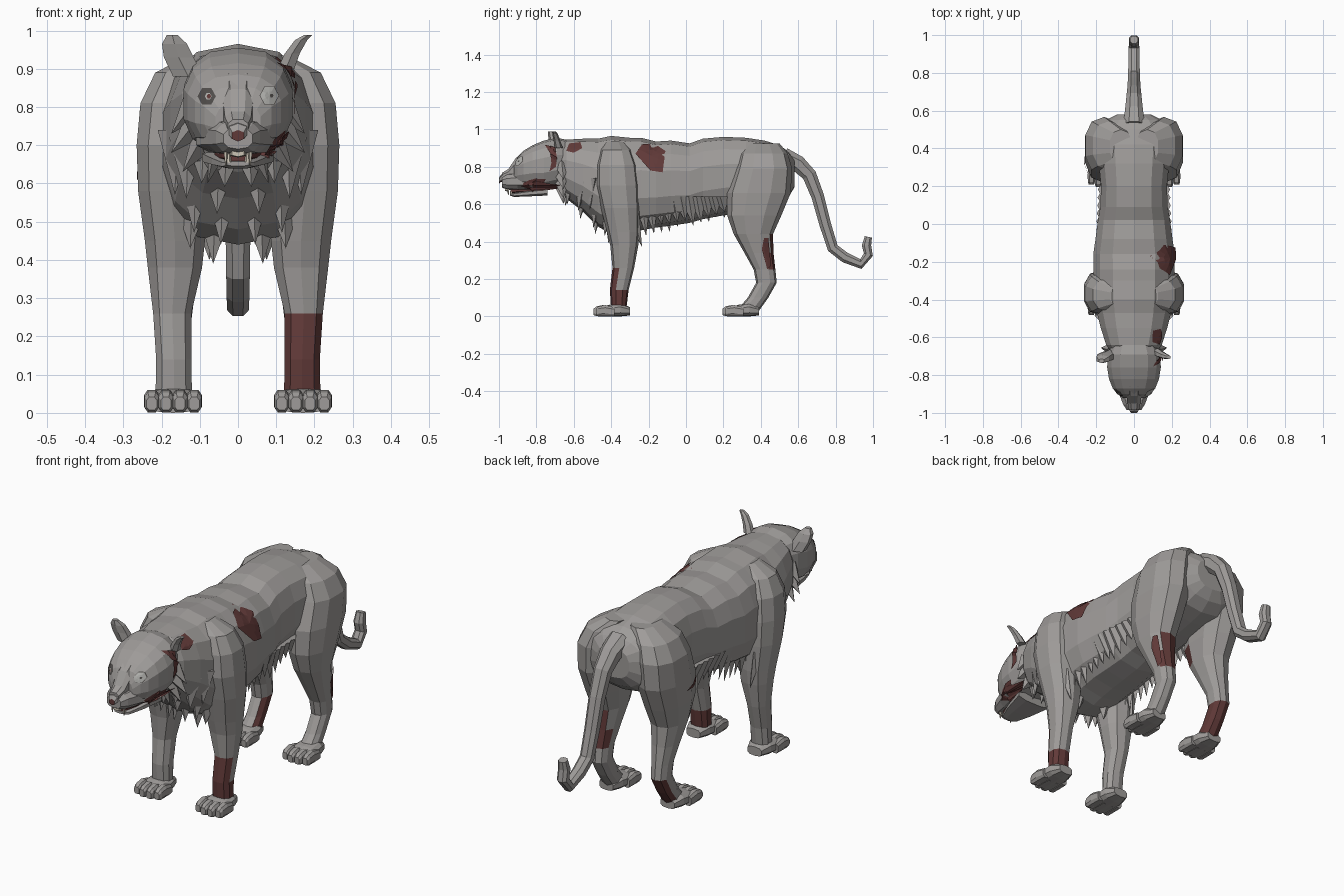
import bpy, bmesh, math, random
from mathutils import Vector
from mathutils.bvhtree import BVHTree

if "Cube" in bpy.data.objects:
    bpy.data.objects.remove(bpy.data.objects["Cube"])

random.seed(4)
COLOURS = [("grey_fur", (.345, .33, .32)), ("dark_red_flesh", (.12, .042, .04)),
           ("ivory_teeth", (.6, .55, .46)), ("pale_eye", (.45, .45, .43)),
           ("dark_rim", (.08, .074, .07))]
MATS = []
for name, col in COLOURS:
    m = bpy.data.materials.new(name)
    m.diffuse_color = (*col, 1)
    m.use_nodes = True
    m.node_tree.nodes["Principled BSDF"].inputs["Base Color"].default_value = m.diffuse_color
    MATS.append(m)
FUR, RED, TEETH, EYE, DARK = range(5)
all_verts, all_polys = [], []      # surface that plates are laid on


def add(name, verts, faces, mat=FUR, rule=None, fix=True):
    bm = bmesh.new()
    vs = [bm.verts.new(v) for v in verts]
    for f in faces:
        bm.faces.new([vs[i] for i in f])
    if fix:
        bmesh.ops.recalc_face_normals(bm, faces=bm.faces)
    bm.normal_update()
    for f in bm.faces:
        f.material_index = rule(f.calc_center_median(), f.normal) if rule else mat
    me = bpy.data.meshes.new(name)
    bm.to_mesh(me)
    bm.free()
    for m in MATS:
        me.materials.append(m)
    ob = bpy.data.objects.new(name, me)
    bpy.context.collection.objects.link(ob)
    base = len(all_verts)
    all_verts.extend(Vector(v) for v in verts)
    all_polys.extend([i + base for i in f] for f in faces)
    return ob


def loft(name, rings, mat=FUR, rule=None):
    n = len(rings[0])
    faces = [(a * n + i, a * n + (i + 1) % n, (a + 1) * n + (i + 1) % n, (a + 1) * n + i)
             for a in range(len(rings) - 1) for i in range(n)]
    faces += [tuple(range(n)), tuple(range((len(rings) - 1) * n, len(rings) * n))]
    return add(name, [v for r in rings for v in r], faces, mat, rule)


def unit_ring(n, power):
    out = []
    for i in range(n):
        a = 2 * math.pi * (i + .5) / n
        c, s = math.cos(a), math.sin(a)
        out.append((math.copysign(abs(c) ** power, c), math.copysign(abs(s) ** power, s)))
    return out


def along_y(rows, n=14, power=.8, x=0):
    """rows: y, top, bottom, half width"""
    return [[(x + w * c, y, (t + b) / 2 + (t - b) / 2 * s) for c, s in unit_ring(n, power)]
            for y, t, b, w in rows]


def along_z(rows, side=1, n=10, power=.85):
    """rows: z, centre y, half depth, centre x, half width"""
    return [[(side * (xc + rx * c), yc + ry * s, z) for c, s in unit_ring(n, power)]
            for z, yc, ry, xc, rx in rows]


def tufts(name, items):
    """pointed fur locks: base point, tip, across vector, thickness vector"""
    V, F = [], []
    for b, t, a, d in items:
        k = len(V)
        V += [b - a, b - d, b + a, b + d, t]
        F += [(k, k + 1, k + 4), (k + 1, k + 2, k + 4), (k + 2, k + 3, k + 4),
              (k + 3, k, k + 4), (k, k + 3, k + 2, k + 1)]
    return add(name, V, F)


def plate(name, pts, axis, sign, mat, lift=.006):
    """thin patch laid on the surface; pts omit the axis coordinate"""
    tree = BVHTree.FromPolygons(all_verts, all_polys)
    n = len(pts)
    mid = (sum(p[0] for p in pts) / n, sum(p[1] for p in pts) / n)
    outer = []
    for i, p in enumerate(pts):
        q = pts[(i + 1) % n]
        outer += [p, ((p[0] + q[0]) / 2, (p[1] + q[1]) / 2)]
    inner = [((p[0] + mid[0]) / 2, (p[1] + mid[1]) / 2) for p in outer]
    d = Vector((0, 0, 0))
    d[axis] = -sign
    V, hits = [], []
    for p in outer + inner + [mid]:
        o = list(p)
        o.insert(axis, sign * 3)
        hit = tree.ray_cast(Vector(o), d)[0]
        V.append(hit - d * lift if hit else Vector(o))
        if hit:
            hits.append(hit[axis])
    for v in V:                        # points past the outline stay level with the rest
        if abs(v[axis]) > 2:
            v[axis] = sum(hits) / len(hits)
    k = len(outer)
    F = []
    for i in range(k):
        j = (i + 1) % k
        F += [(i, j, k + j, k + i), (k + i, k + j, 2 * k)]
    c = Vector((0, 0, 0))
    for f in F:
        c += (V[f[1]] - V[f[0]]).cross(V[f[2]] - V[f[0]])
    if c.dot(d) > 0:
        F = [f[::-1] for f in F]
    return add(name, V, F, mat, fix=False)


# Torso
loft("torso", along_y([
    (-.68, .92, .68, .12), (-.64, .945, .63, .15), (-.55, .95, .56, .18), (-.47, .95, .48, .20),
    (-.40, .965, .44, .21), (-.30, .955, .445, .218), (-.24, .955, .46, .218),
    (-.16, .935, .475, .22), (-.08, .94, .485, .208), (.02, .925, .50, .195), (.09, .95, .52, .182),
    (.20, .96, .54, .178), (.32, .955, .56, .19), (.42, .94, .58, .20), (.50, .915, .60, .195),
    (.55, .88, .64, .155), (.58, .84, .69, .09)]))

# Head, bridge of the nose, muzzle, jaw and mouth
loft("head", along_y([
    (-.62, .94, .72, .11), (-.69, .955, .69, .142), (-.76, .94, .675, .145), (-.82, .915, .685, .135),
    (-.87, .885, .69, .115), (-.90, .855, .70, .09), (-.92, .81, .71, .06)], power=.8))
loft("nose_bridge", along_y([(-.86, .893, .75, .05), (-.91, .85, .73, .042), (-.95, .79, .72, .036),
                             (-.985, .768, .725, .028)], 8, .75))
loft("muzzle", along_y([(-.82, .76, .675, .115), (-.90, .77, .672, .082), (-.955, .765, .676, .06),
                        (-.985, .745, .69, .04)], 10, .8))
loft("lower_jaw", along_y([(-.74, .69, .645, .10), (-.85, .675, .64, .072),
                           (-.92, .662, .638, .045), (-.94, .658, .645, .03)], n=8))
loft("mouth_lining", along_y([(-.80, .70, .655, .065), (-.90, .70, .655, .045),
                              (-.935, .69, .655, .03)], n=8), RED)
loft("front_teeth", along_y([(-.95, .688, .668, .024), (-.968, .688, .67, .018)], n=6), TEETH)
loft("nose", along_y([(-.96, .768, .715, .03), (-.99, .757, .718, .026), (-1.0, .74, .71, .017)], n=6),
     rule=lambda c, n: RED if n.y < -.9 or n.z < -.5 else FUR)
for s in (-1, 1):
    for z0, z1, x, y in ((.69, .648, .032, -.95), (.655, .69, .024, -.935)):
        loft("fang", along_z([(z0, y, .007, x, .007), (z1, y, .002, x, .002)], s, 5), TEETH)
# Ears, the right one torn to a narrow flap
loft("left_ear", along_z([(.88, -.695, .03, .13, .045), (.93, -.705, .026, .155, .044),
                          (.965, -.715, .022, .166, .037), (.988, -.725, .012, .172, .016)], -1, 6))
loft("right_ear", along_z([(.90, -.68, .022, .125, .025), (.94, -.69, .018, .142, .022),
                           (.975, -.70, .015, .165, .018), (.988, -.705, .01, .183, .012)], 1, 6))


# Legs and paws
def front_rule(side):
    return lambda c, n: RED if side > 0 and c.z < .26 and (c.z < .14 or n.y < -.3) else FUR


def hind_rule(side):
    def rule(c, n):
        if side > 0:
            return RED if .25 < c.z < .43 and n.y > .45 else FUR
        if c.z < .21 and (n.y > .1 or n.x > .5):
            return RED
        return RED if .45 < c.z < .55 and n.y < -.3 and n.x > -.6 else FUR
    return rule


FRONT = [(.935, -.38, .05, .08, .05), (.89, -.375, .085, .135, .085), (.81, -.37, .11, .165, .094),
         (.70, -.365, .118, .175, .094), (.58, -.35, .105, .175, .09), (.45, -.335, .088, .165, .082),
         (.38, -.33, .075, .165, .074), (.26, -.335, .058, .172, .052), (.14, -.357, .05, .168, .048),
         (.03, -.36, .04, .168, .05)]
HIND = [(.925, .41, .09, .07, .06), (.87, .415, .13, .13, .092), (.79, .415, .152, .158, .104),
        (.66, .39, .17, .165, .099), (.54, .365, .145, .165, .09), (.44, .36, .105, .165, .075),
        (.34, .39, .078, .165, .058), (.25, .42, .058, .165, .046), (.18, .43, .055, .165, .043),
        (.10, .385, .055, .165, .042), (.03, .33, .06, .165, .045)]
for s, tag in ((-1, "left"), (1, "right")):
    loft(tag + "_front_leg", along_z(FRONT, s), rule=front_rule(s))
    loft(tag + "_hind_leg", along_z(HIND, s), rule=hind_rule(s))
    for y, part in ((-.5, "front"), (.19, "hind")):
        loft(f"{tag}_{part}_paw", along_y([(y + .03, .045, 0, .058), (y + .09, .062, 0, .066),
             (y + .15, .07, 0, .06), (y + .20, .05, .005, .04)], 10, .7, s * .17))
        for i in range(4):
            off = (i - 1.5) * .037
            yy = y + .012 * abs(i - 1.5)
            loft(f"{tag}_{part}_toe", along_y([(yy, .042, .006, .014), (yy + .015, .055, 0, .02),
                 (yy + .05, .062, 0, .021), (yy + .10, .05, 0, .018)], 8, .7, s * .17 + off))

# Tail swept along its path
path = [(.52, .85, .06), (.60, .815, .05), (.66, .755, .043), (.705, .64, .038), (.745, .49, .035),
        (.785, .365, .033), (.85, .315, .032), (.935, .28, .03), (.975, .33, .028), (.965, .38, .028),
        (.975, .425, .022)]
rings = []
for i, (y, z, r) in enumerate(path):
    a, b = path[max(i - 1, 0)], path[min(i + 1, len(path) - 1)]
    t = Vector((0, b[0] - a[0], b[1] - a[1])).normalized()
    nrm = Vector((0, -t.z, t.y))
    rings.append([Vector((0, y, z)) + Vector((r * c, 0, 0)) + nrm * (r * .95 * q)
                  for c, q in unit_ring(8, .85)])
loft("tail", rings)

# Wounds
for name, pts, axis, sign in (
        ("shoulder_wound", [(-.27, .87), (-.235, .92), (-.17, .925), (-.11, .885), (-.125, .77),
                            (-.19, .78)], 0, 1),
        ("neck_wound", [(-.64, .885), (-.625, .925), (-.565, .932), (-.555, .90), (-.60, .875)], 0, 1),
        ("temple_wound", [(-.755, .918), (-.70, .905), (-.69, .85), (-.725, .87)], 0, 1),
        ("cheek_wound", [(-.725, .87), (-.69, .85), (-.695, .80), (-.73, .775), (-.72, .82)], 0, 1),
        ("jaw_wound", [(-.85, .70), (-.80, .735), (-.75, .735), (-.765, .70), (-.82, .665)], 0, 1),
        ("lip_wound", [(.07, .675), (.095, .715), (.125, .74), (.118, .70), (.09, .672)], 1, -1),
        ("hock_wound", [(.405, .36), (.418, .42), (.44, .42), (.455, .27), (.435, .25)], 0, 1),
        ("flank_wound", [(.27, .65), (.27, .61), (.37, .61)], 0, -1)):
    plate(name, pts, axis, sign, RED, .008)


# Eyes
def disc(x, z, r, n=6):
    return [(x + r * math.cos(2 * math.pi * i / n), z + r * 1.05 * math.sin(2 * math.pi * i / n))
            for i in range(n)]


plate("left_eye_rim", disc(-.082, .828, .024), 1, -1, DARK, .003)
plate("left_eye", disc(-.078, .828, .009), 1, -1, EYE, .003)
plate("left_pupil", disc(-.076, .828, .006), 1, -1, RED, .002)
plate("right_eye_rim", disc(.082, .83, .026), 1, -1, DARK, .003)
plate("right_eye", disc(.082, .83, .024), 1, -1, EYE, .003)
plate("right_pupil", disc(.088, .83, .005), 1, -1, DARK, .002)

# Belly fringe, chest locks, elbow tufts and cheek ruff
fringe, chest, ruff = [], [], []
for s in (-1, 1):
    for i in range(12):
        y = -.28 + i * .042
        tip = .425 + max(0, y + .22) * .22 + random.uniform(0, .05)
        fringe.append((Vector((s * (.172 - .05 * max(0, y)), y, .64)), Vector((s * .15, y + .025, tip)),
                       Vector((0, .05, 0)), Vector((.028, 0, 0))))
    for x, y, z, tip in ((.03, -.63, .70, .59), (.09, -.62, .72, .60), (.05, -.55, .66, .52),
                         (.13, -.56, .72, .56), (.04, -.47, .60, .44), (.11, -.48, .64, .47),
                         (.16, -.50, .74, .57), (.06, -.40, .54, .39), (.12, -.42, .56, .43),
                         (.07, -.30, .52, .40)):
        chest.append((Vector((s * x, y, z)), Vector((s * (x + .005), y - .015, tip)),
                      Vector((.05, s * .015, 0)), Vector((0, .035, 0))))
    chest.append((Vector((s * .2, -.29, .55)), Vector((s * .19, -.235, .37)),
                  Vector((0, .04, 0)), Vector((.03, 0, 0))))
    for x, z, tx, tz in ((.125, .80, .175, .73), (.12, .75, .175, .68), (.10, .71, .145, .63),
                         (.06, .69, .08, .60)):
        ruff.append((Vector((s * x, -.665, z)), Vector((s * tx, -.655, tz)),
                     Vector((s * .015, 0, .035)), Vector((0, .035, 0))))
tufts("belly_fringe", fringe)
tufts("chest_locks", chest)
tufts("cheek_ruff", ruff)
